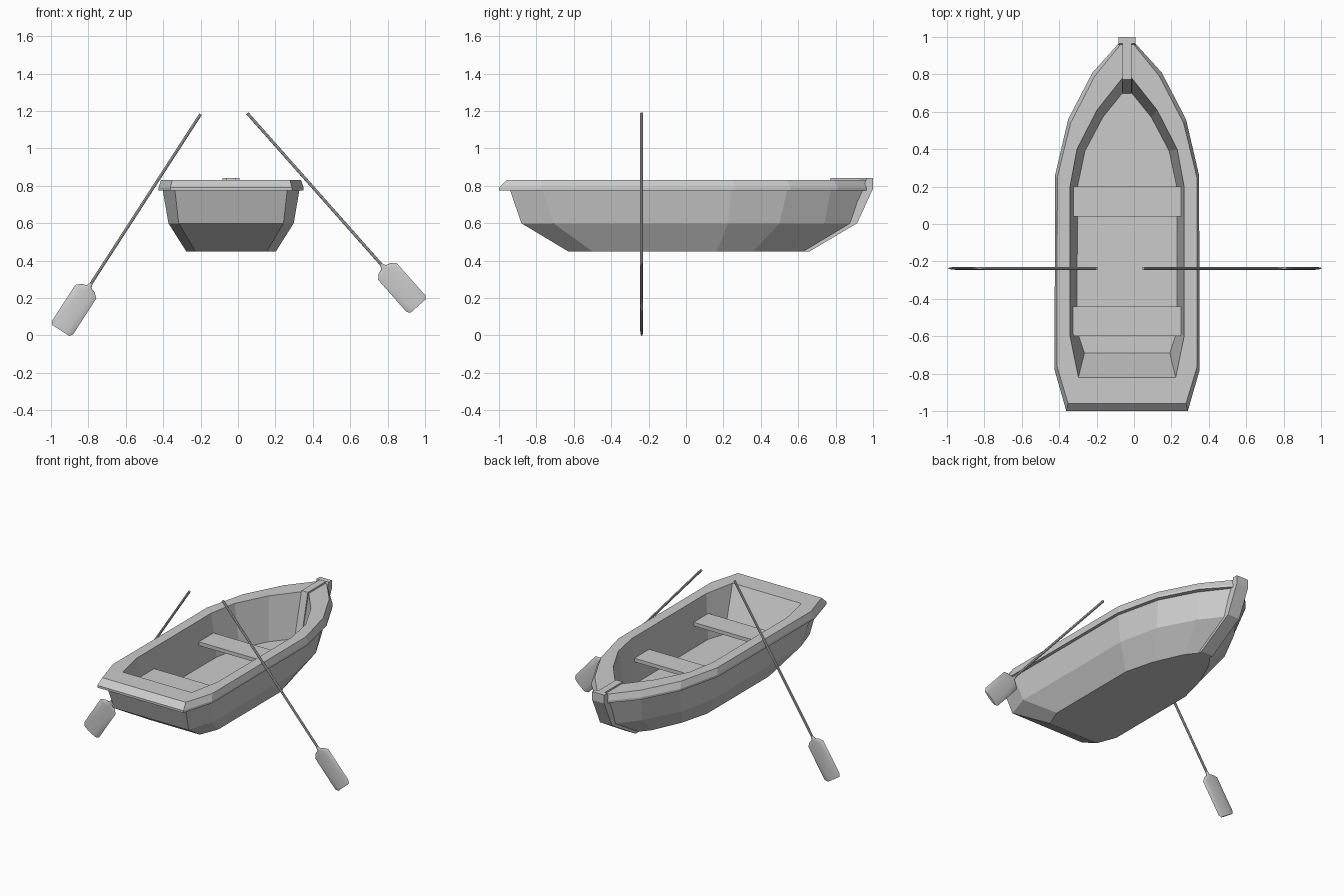
import bpy, bmesh, math
from mathutils import Vector

if "Cube" in bpy.data.objects:
    bpy.data.objects.remove(bpy.data.objects["Cube"])

CX = -0.037  # centre line of the boat

grey = bpy.data.materials.new("plain_grey")
grey.use_nodes = True
grey.diffuse_color = (0.6, 0.6, 0.6, 1)
grey.node_tree.nodes["Principled BSDF"].inputs["Base Color"].default_value = (0.6, 0.6, 0.6, 1)


def finish(bm, name, smooth=False):
    bmesh.ops.recalc_face_normals(bm, faces=bm.faces)
    mesh = bpy.data.meshes.new(name)
    bm.to_mesh(mesh)
    bm.free()
    mesh.materials.append(grey)
    obj = bpy.data.objects.new(name, mesh)
    bpy.context.collection.objects.link(obj)
    if smooth:
        bpy.ops.object.select_all(action="DESELECT")
        obj.select_set(True)
        bpy.context.view_layer.objects.active = obj
        bpy.ops.object.shade_smooth_by_angle(angle=math.radians(40))
    return obj


def loft(name, rings, smooth=False):
    """Skin closed rings of points and cap both ends."""
    bm = bmesh.new()
    loops = [[bm.verts.new(p) for p in ring] for ring in rings]
    for a, b in zip(loops, loops[1:]):
        for i in range(len(a)):
            j = (i + 1) % len(a)
            bm.faces.new((a[i], a[j], b[j], b[i]))
    bm.faces.new(loops[0])
    bm.faces.new(loops[-1])
    return finish(bm, name, smooth)


def side_prism(name, profile, half_width):
    """Extrude a (y, z) profile across the centre line."""
    return loft(name, [[(CX + s * half_width, y, z) for y, z in profile] for s in (-1, 1)])


# Hull: half outlines (y, half width) at each height, from the keel up over the rim to the floor
rim = [(-1, .325), (-.78, .388), (.26, .385), (.56, .315), (.81, .185), (.97, .04)]
levels = [
    (.45, [(-.63, .19), (-.5, .24), (.165, .24), (.36, .19), (.56, .1), (.64, .035)]),
    (.6, [(-.88, .28), (-.71, .335), (.225, .335), (.5, .275), (.74, .15), (.89, .035)]),
    (.775, [(-.94, .3), (-.765, .365), (.24, .365), (.54, .295), (.775, .17), (.95, .035)]),
    (.775, rim),
    (.79, rim),
    (.83, [(-.96, .315), (-.76, .375), (.25, .373), (.54, .302), (.79, .173), (.96, .035)]),
    (.83, [(-.82, .26), (-.6, .305), (.2, .305), (.4, .268), (.61, .16), (.78, .025)]),
    (.54, [(-.69, .228), (-.57, .268), (.2, .265), (.39, .225), (.57, .13), (.7, .025)]),
]
loft("hull", [[(CX + w, y, z) for y, w in half] + [(CX - w, y, z) for y, w in reversed(half)]
              for z, half in levels])

# Bow post outside, with a narrow strip over the rim and down the inside
side_prism("bow_post", [(1, .842), (1, .785), (.915, .6), (.66, .449), (.62, .449),
                        (.87, .62), (.945, .775), (.965, .842)], .045)
side_prism("bow_strip", [(.966, .841), (.966, .8), (.79, .8), (.72, .53), (.695, .53), (.772, .841)], .024)

# Benches
for name, y in (("rear_bench", -.52), ("front_bench", .12)):
    side_prism(name, [(y - .08, .675), (y + .08, .675), (y + .08, .7), (y - .08, .7)], .31)

# Oars: round shaft and a thin bulged blade, lofted along the oar
BLADE = [(1.08, .009), (1.098, .015), (1.108, .043), (1.13, .067),
         (1.24, .067), (1.36, .067), (1.377, .053)]


def oar(side, top, neck):
    origin = Vector((top[0], -.237, top[1]))
    along = (Vector((neck[0], -.237, neck[1])) - origin).normalized()
    out = Vector((0, 1, 0))
    across = along.cross(out)

    def ring(t, width, depth, sides):
        angles = [2 * math.pi * i / sides for i in range(sides)]
        return [origin + along * t + across * width * math.cos(a) + out * depth * math.sin(a)
                for a in angles]

    loft(side + "_oar_shaft", [ring(t, .008, .008, 8) for t in (0, 1.11)], True)
    loft(side + "_oar_blade", [ring(t, w, .008, 12) for t, w in BLADE], True)


oar("right", (-.2, 1.183), (-.797, .26))
oar("left", (.05, 1.188), (.77, .375))
